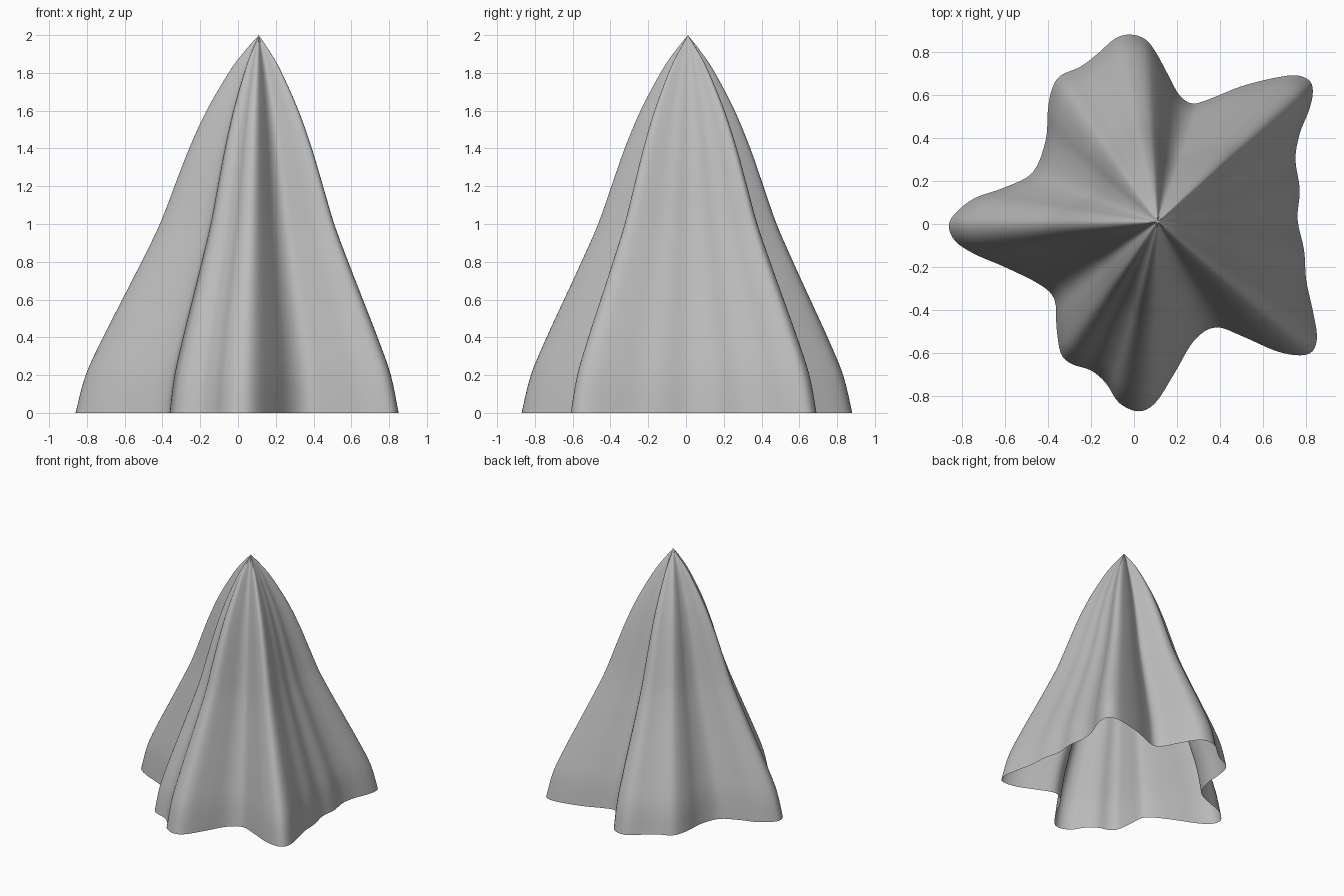
import bpy
import bmesh
from mathutils import Vector

cube = bpy.data.objects.get("Cube")
if cube:
    bpy.data.objects.remove(cube, do_unlink=True)


def catmull(a, b, c, d, t):
    """Smooth point between b and c."""
    return 0.5 * (2 * b + (c - a) * t + (2 * a - 5 * b + 4 * c - d) * t ** 2
                  + (3 * b - a - 3 * c + d) * t ** 3)


def smooth_path(points, steps, closed):
    """Interpolate a row of control points with a smooth curve."""
    points = [Vector(p) for p in points]
    count = len(points)

    def pick(i):
        return points[i % count] if closed else points[max(0, min(i, count - 1))]

    path = []
    for i in range(count if closed else count - 1):
        for s in range(steps):
            path.append(catmull(pick(i - 1), pick(i), pick(i + 1), pick(i + 2), s / steps))
    if not closed:
        path.append(points[-1])
    return path


# Wavy hem of the cloth, counter-clockwise, in hundredths
HEM = [(83, 60), (82, 66), (76, 69), (66, 68), (50, 64), (35, 58), (27, 56), (21, 60),
       (16, 69), (10, 80), (5, 86), (-2, 88), (-9, 86), (-17, 79), (-25, 73), (-34, 69),
       (-38, 63), (-40, 53), (-41, 39), (-47, 24), (-60, 17), (-74, 12), (-83, 5),
       (-86, -1), (-83, -8), (-74, -14), (-60, -20), (-44, -28), (-37, -35), (-36, -48),
       (-34, -60), (-29, -65), (-20, -68), (-13, -74), (-7, -83), (2, -87), (10, -83),
       (19, -69), (28, -54), (38, -48), (50, -52), (66, -59), (77, -61), (83, -59),
       (85, -52), (83, -40), (80, -26), (79, -12), (76, 2), (77, 16), (75, 30),
       (77, 42), (81, 52)]

# Spread of the cloth against height, from hem to tip
SLOPE = [(1, 0), (.945, .2), (.85, .4), (.745, .6), (.64, .8), (.54, 1), (.46, 1.2),
         (.38, 1.4), (.285, 1.6), (.165, 1.8), (.09, 1.9), (0, 2)]

TIP = Vector((.11, .01))

hem = [p / 100 for p in smooth_path(HEM, 4, True)]
slope = smooth_path(SLOPE, 4, False)

# Draped cloth: shrinking copies of the hem, open underneath
bm = bmesh.new()
rings = []
for spread, height in slope[:-1]:
    rings.append([bm.verts.new((*(TIP + (p - TIP) * spread), height)) for p in hem])
tip = bm.verts.new((*TIP, slope[-1].y))

count = len(hem)
for low, high in zip(rings, rings[1:]):
    for i in range(count):
        j = (i + 1) % count
        bm.faces.new((low[i], low[j], high[j], high[i]))
for i in range(count):
    bm.faces.new((rings[-1][i], rings[-1][(i + 1) % count], tip))
for face in bm.faces:
    face.smooth = True

mesh = bpy.data.meshes.new("draped_cloth")
bm.to_mesh(mesh)
bm.free()
cloth = bpy.data.objects.new("draped_cloth", mesh)
bpy.context.collection.objects.link(cloth)

# Plain grey cloth
grey = bpy.data.materials.new("plain_grey")
grey.use_nodes = True
colour = (.5, .5, .5, 1)
grey.diffuse_color = colour
grey.node_tree.nodes["Principled BSDF"].inputs["Base Color"].default_value = colour
mesh.materials.append(grey)
